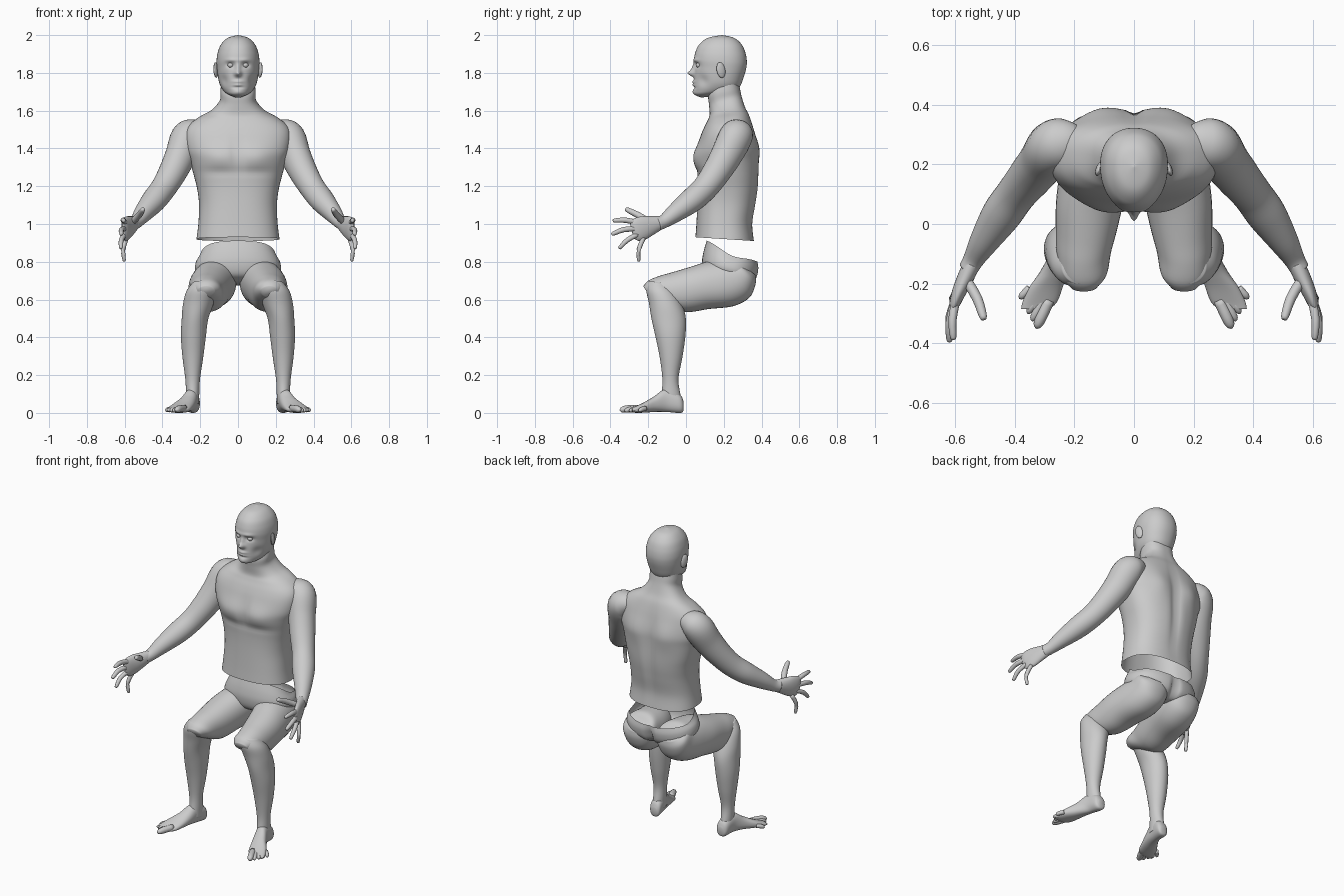
import bpy, bmesh, math
from mathutils import Vector


def spline(rows, steps):
    """Catmull-Rom interpolation of number tuples."""
    out = []
    for i in range(len(rows) - 1):
        p0, p1 = rows[max(i - 1, 0)], rows[i]
        p2, p3 = rows[i + 1], rows[min(i + 2, len(rows) - 1)]
        for s in range(steps):
            t = s / steps
            out.append([b + .5 * t * (c - a + t * (2 * a - 5 * b + 4 * c - d + t * (3 * (b - c) + d - a)))
                        for a, b, c, d in zip(p0, p1, p2, p3)])
    return out + [list(rows[-1])]


def skin(name, rings, caps, mirror=False, bumps=()):
    """Bridge rings into a smooth surface, then push it with gaussian bumps."""
    bm = bmesh.new()
    vs = [[bm.verts.new(p) for p in r] for r in rings]
    n = len(vs[0])
    for a, b in zip(vs, vs[1:]):
        for i in range(n):
            j = (i + 1) % n
            bm.faces.new((a[i], a[j], b[j], b[i]))
    if caps[0]:
        bm.faces.new(vs[0])
    if caps[1]:
        bm.faces.new(vs[-1])
    for v in bm.verts:
        move, o = Vector(), v.co.copy()
        for c, s, d in bumps:
            for sx in ((1, -1) if c[0] else (1,)):
                q = ((o.x - sx * c[0]) / s[0]) ** 2 + ((o.y - c[1]) / s[1]) ** 2 + ((o.z - c[2]) / s[2]) ** 2
                move += Vector((sx * d[0], d[1], d[2])) * math.exp(-q)
        v.co = o + move
    bmesh.ops.recalc_face_normals(bm, faces=bm.faces)
    me = bpy.data.meshes.new(name)
    bm.to_mesh(me)
    bm.free()
    me.shade_smooth()
    ob = bpy.data.objects.new(name, me)
    bpy.context.collection.objects.link(ob)
    if mirror:
        ob.modifiers.new("mirror", 'MIRROR').use_mirror_merge = False
    return ob


def loft(name, rows, caps=(1, 1), n=40, steps=5, power=2.0, skew=0, **kw):
    """Rows: centre x, half width, first edge y z, opposite edge y z."""
    rings = []
    for xc, w, fy, fz, by, bz in spline(rows, steps):
        ring = []
        for i in range(n):
            a = 2 * math.pi * i / n
            c, s = math.cos(a), math.sin(a)
            c2 = math.copysign(abs(c) ** (2 / power), c)
            s2 = math.copysign(abs(s) ** (2 / power), s)
            ring.append((xc + w * s2 * (1 - skew * c2),
                         (fy + by) / 2 + (fy - by) / 2 * c2,
                         (fz + bz) / 2 + (fz - bz) / 2 * c2))
        rings.append(ring)
    return skin(name, rings, caps, **kw)


def tube(name, rows, n=24, steps=4):
    """Rows: x, y, z, radius towards z, radius across."""
    pts = spline(rows, steps)
    rings = []
    for i, p in enumerate(pts):
        t = (Vector(pts[min(i + 1, len(pts) - 1)][:3]) - Vector(pts[max(i - 1, 0)][:3])).normalized()
        b = t.cross(Vector((0, 0, 1))).normalized()
        a = b.cross(t)
        rings.append([Vector(p[:3]) + a * p[3] * math.cos(k * 2 * math.pi / n)
                      + b * p[4] * math.sin(k * 2 * math.pi / n) for k in range(n)])
    return skin(name, rings, (1, 1), mirror=True)


def digit(name, base, mid, tip, r):
    """Tapered rounded finger or toe."""
    b, m, t = Vector(base), Vector(mid), Vector(tip)
    e = t - (t - m).normalized() * r * .6
    tube(name, [(*b, r, r), (*m, r, r), (*e, r * .75, r * .75), (*t, r * .15, r * .15)], n=12, steps=3)


def ball(name, loc, scale, rot=(0, 0, 0)):
    bpy.ops.mesh.primitive_uv_sphere_add(segments=20, ring_count=12, location=loc, rotation=rot)
    ob = bpy.context.object
    ob.name, ob.scale = name, scale
    ob.data.shade_smooth()


# Head with facial features
loft("head", [
    (0, .002, .19, 2.0, .192, 2.0), (0, .055, .115, 1.985, .255, 1.985),
    (0, .09, .07, 1.95, .295, 1.95), (0, .107, .05, 1.91, .315, 1.905),
    (0, .113, .043, 1.87, .322, 1.86), (0, .111, .046, 1.83, .318, 1.82),
    (0, .106, .044, 1.79, .305, 1.775), (0, .097, .043, 1.75, .29, 1.735),
    (0, .08, .041, 1.71, .27, 1.71), (0, .058, .046, 1.685, .22, 1.695),
    (0, .02, .08, 1.67, .15, 1.675)],
    n=96, steps=8, power=2.15, skew=.08, bumps=[
    ((0, .045, 1.797), (.017, .05, .016), (0, -.032, 0)),      # nose tip
    ((0, .045, 1.825), (.012, .05, .024), (0, -.015, 0)),      # bridge
    ((.04, .055, 1.842), (.022, .05, .014), (0, .014, 0)),     # eye sockets
    ((.035, .05, 1.868), (.03, .05, .010), (0, -.006, 0)),     # brow
    ((0, .045, 1.753), (.026, .05, .008), (0, -.010, 0)),      # upper lip
    ((0, .045, 1.736), (.022, .05, .007), (0, -.009, 0)),      # lower lip
    ((0, .045, 1.723), (.03, .05, .007), (0, .006, 0)),        # chin crease
    ((0, .045, 1.70), (.025, .05, .014), (0, -.006, 0)),       # chin
    ((.075, .09, 1.76), (.025, .04, .03), (-.006, .006, 0))])  # cheeks
for s, side in ((1, "right"), (-1, "left")):
    ball(side + "_eye", (s * .039, .069, 1.841), (.016, .016, .014))
    ball(side + "_ear", (s * .117, .185, 1.815), (.011, .024, .042), (math.radians(12), 0, s * .35))

# Neck and torso, open at the waist
loft("torso", [
    (0, .088, .14, 1.74, .275, 1.77), (0, .093, .118, 1.685, .285, 1.72),
    (0, .096, .122, 1.63, .295, 1.675), (0, .14, .125, 1.58, .313, 1.62),
    (0, .21, .115, 1.55, .335, 1.575), (0, .262, .095, 1.51, .35, 1.53),
    (0, .28, .075, 1.46, .362, 1.48), (0, .275, .055, 1.39, .378, 1.40),
    (0, .255, .052, 1.33, .382, 1.34), (0, .232, .06, 1.25, .384, 1.25),
    (0, .215, .062, 1.18, .38, 1.18), (0, .206, .06, 1.10, .368, 1.10),
    (0, .21, .055, 1.0, .352, 1.0), (0, .22, .05, .93, .36, .91)],
    caps=(1, 0), n=72, power=2.45, bumps=[
    ((.1, .05, 1.35), (.085, .1, .06), (0, -.018, 0)),      # pectorals
    ((0, .05, 1.37), (.014, .1, .08), (0, .014, 0)),        # breastbone
    ((.1, .05, 1.275), (.1, .1, .02), (0, .006, 0)),        # pectoral crease
    ((0, .38, 1.28), (.025, .1, .22), (0, -.022, 0)),       # spine groove
    ((.11, .38, 1.40), (.07, .1, .09), (0, .016, 0))])      # shoulder blades

# Arms
tube("arm", [
    (.18, .28, 1.495, .045, .05), (.225, .273, 1.485, .073, .08), (.268, .26, 1.455, .09, .088),
    (.305, .212, 1.36, .084, .08), (.348, .158, 1.27, .075, .074), (.395, .10, 1.19, .068, .067),
    (.445, .03, 1.125, .064, .066), (.50, -.055, 1.06, .05, .05),
    (.535, -.115, 1.015, .036, .036), (.555, -.15, 1.0, .036, .032)], n=32, steps=5)

# Hands: palm, then spread fingers
tube("palm", [
    (.54, -.125, 1.01, .033, .028), (.562, -.175, .995, .048, .028),
    (.585, -.225, .98, .062, .024), (.60, -.265, .968, .06, .018), (.607, -.285, .962, .04, .006)])
for name, base, mid, tip, r in (
        ("thumb", (.56, -.19, 1.01), (.525, -.25, 1.045), (.502, -.32, 1.08), .017),
        ("index_finger", (.595, -.25, 1.005), (.608, -.32, 1.02), (.605, -.388, 1.018), .014),
        ("middle_finger", (.60, -.26, .975), (.617, -.33, .97), (.618, -.395, .945), .014),
        ("ring_finger", (.60, -.255, .945), (.618, -.31, .915), (.62, -.355, .87), .013),
        ("little_finger", (.59, -.225, .925), (.608, -.25, .865), (.602, -.25, .802), .012)):
    digit(name, base, mid, tip, r)

# Pelvis, open at the tilted top rim
loft("pelvis", [
    (0, .20, .11, .912, .38, .80), (0, .222, .092, .85, .385, .76),
    (0, .225, .085, .79, .372, .71), (0, .18, .10, .73, .335, .68),
    (0, .08, .15, .695, .28, .675)],
    caps=(0, 1), n=64, power=2.3, bumps=[
    ((0, .38, .72), (.02, .1, .07), (0, -.035, 0)),
    ((.2, .25, .86), (.08, .1, .05), (0, 0, -.025))])

# Thighs and buttocks
loft("thigh", [
    (.115, .06, .30, .78, .368, .73), (.118, .10, .26, .81, .368, .68),
    (.12, .112, .19, .81, .335, .61), (.13, .118, .11, .80, .25, .565),
    (.148, .113, .03, .775, .12, .55), (.16, .102, -.07, .745, .03, .535),
    (.168, .092, -.14, .725, -.03, .54), (.168, .078, -.20, .70, -.12, .58),
    (.168, .045, -.226, .67, -.19, .615)], power=2.15, mirror=True)

# Lower legs
loft("lower_leg", [
    (.18, .06, -.20, .70, -.08, .68), (.195, .08, -.21, .65, -.045, .63),
    (.212, .08, -.196, .58, -.015, .56), (.228, .07, -.183, .50, .0, .49),
    (.236, .066, -.163, .41, -.004, .40), (.239, .055, -.14, .30, -.02, .29),
    (.24, .039, -.125, .18, -.04, .18), (.24, .035, -.13, .10, -.03, .10),
    (.24, .033, -.14, .05, -.02, .045)], mirror=True)

# Feet and toes, turned outwards
loft("foot", [
    (.235, .018, -.012, .06, -.012, .02), (.238, .036, -.035, .10, -.025, .0),
    (.248, .037, -.11, .125, -.09, .004), (.268, .045, -.165, .09, -.15, .006),
    (.295, .056, -.215, .06, -.21, .002), (.315, .058, -.26, .038, -.26, .0),
    (.33, .048, -.285, .028, -.285, .004)], power=2.3, mirror=True)
for i in range(5):
    t = i / 4
    r = .019 if i == 0 else .0145 - .002 * t
    base = Vector((.285 + .065 * t, -.255 + .04 * t, .024))
    tip = Vector((.328 + .056 * t, -.35 + .1 * t, r * .75))
    digit("toe_%d" % (i + 1), base, base.lerp(tip, .6) + Vector((0, 0, .003)), tip, r)
